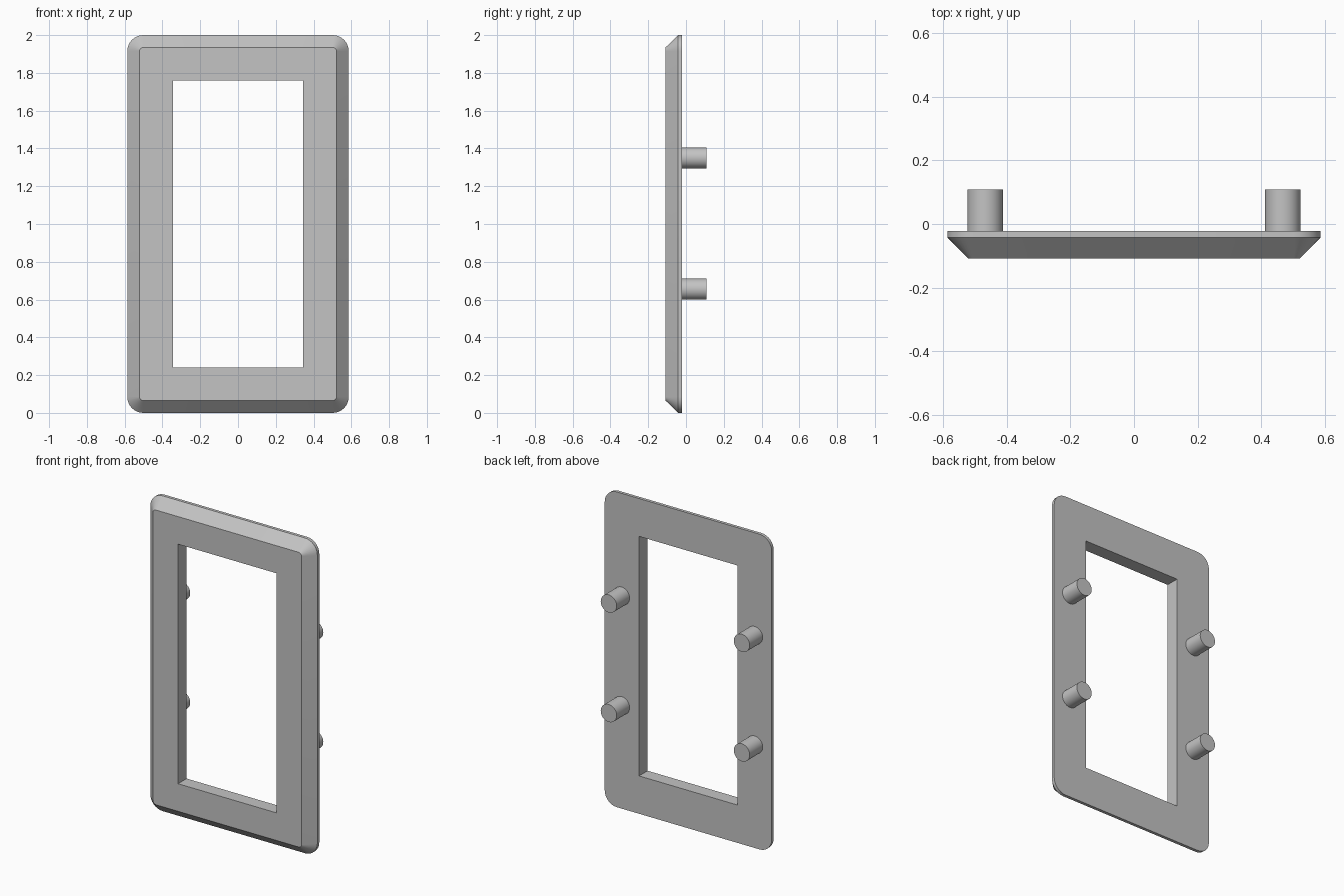
import bpy
import bmesh
from math import sin, cos, pi

cube = bpy.data.objects.get("Cube")
if cube:
    bpy.data.objects.remove(cube, do_unlink=True)

grey = bpy.data.materials.new("plain grey")
grey.use_nodes = True
colour = (0.55, 0.55, 0.55, 1)
grey.diffuse_color = colour
grey.node_tree.nodes["Principled BSDF"].inputs["Base Color"].default_value = colour

CENTRE_Z = 1.0
BACK, RIM, FRONT, PEG_END = -0.022, -0.042, -0.108, 0.108
CORNER_STEPS = 8


def ring(bm, half_w, half_h, radius, y):
    """Rounded rectangle of vertices standing in the xz plane."""
    verts = []
    for quarter, (sx, sz) in enumerate([(1, 1), (-1, 1), (-1, -1), (1, -1)]):
        for i in range(CORNER_STEPS + 1):
            a = (quarter + i / CORNER_STEPS) * pi / 2
            x = sx * (half_w - radius) + radius * cos(a)
            z = sz * (half_h - radius) + radius * sin(a)
            verts.append(bm.verts.new((x, y, CENTRE_Z + z)))
    return verts


def finish(bm, name):
    """Turn a bmesh into a smooth object with sharp edges."""
    bmesh.ops.recalc_face_normals(bm, faces=bm.faces)
    mesh = bpy.data.meshes.new(name)
    bm.to_mesh(mesh)
    bm.free()
    mesh.materials.append(grey)
    obj = bpy.data.objects.new(name, mesh)
    bpy.context.collection.objects.link(obj)
    bpy.ops.object.select_all(action="DESELECT")
    obj.select_set(True)
    bpy.context.view_layer.objects.active = obj
    bpy.ops.object.shade_smooth_by_angle(angle=pi / 6)
    return obj


# Bevelled frame: closed loop of rings around a square-cornered window
bm = bmesh.new()
rings = [
    ring(bm, 0.345, 0.76, 0, BACK),
    ring(bm, 0.586, 1.0, 0.085, BACK),
    ring(bm, 0.586, 1.0, 0.085, RIM),
    ring(bm, 0.521, 0.935, 0.02, FRONT),
    ring(bm, 0.345, 0.76, 0, FRONT),
]
for k, a in enumerate(rings):
    b = rings[(k + 1) % len(rings)]
    for i in range(len(a)):
        j = (i + 1) % len(a)
        bm.faces.new((a[i], a[j], b[j], b[i]))
bmesh.ops.remove_doubles(bm, verts=bm.verts, dist=0.0001)
finish(bm, "frame")

# Four mounting pegs on the back
for side, x in (("left", 0.467), ("right", -0.467)):
    for level, z in (("upper", 1.35), ("lower", 0.655)):
        bm = bmesh.new()
        bmesh.ops.create_cone(bm, cap_ends=True, segments=32, radius1=0.056,
                              radius2=0.056, depth=PEG_END - BACK)
        peg = finish(bm, f"{level}_{side}_peg")
        peg.rotation_euler.x = pi / 2
        peg.location = (x, (PEG_END + BACK) / 2, z)
